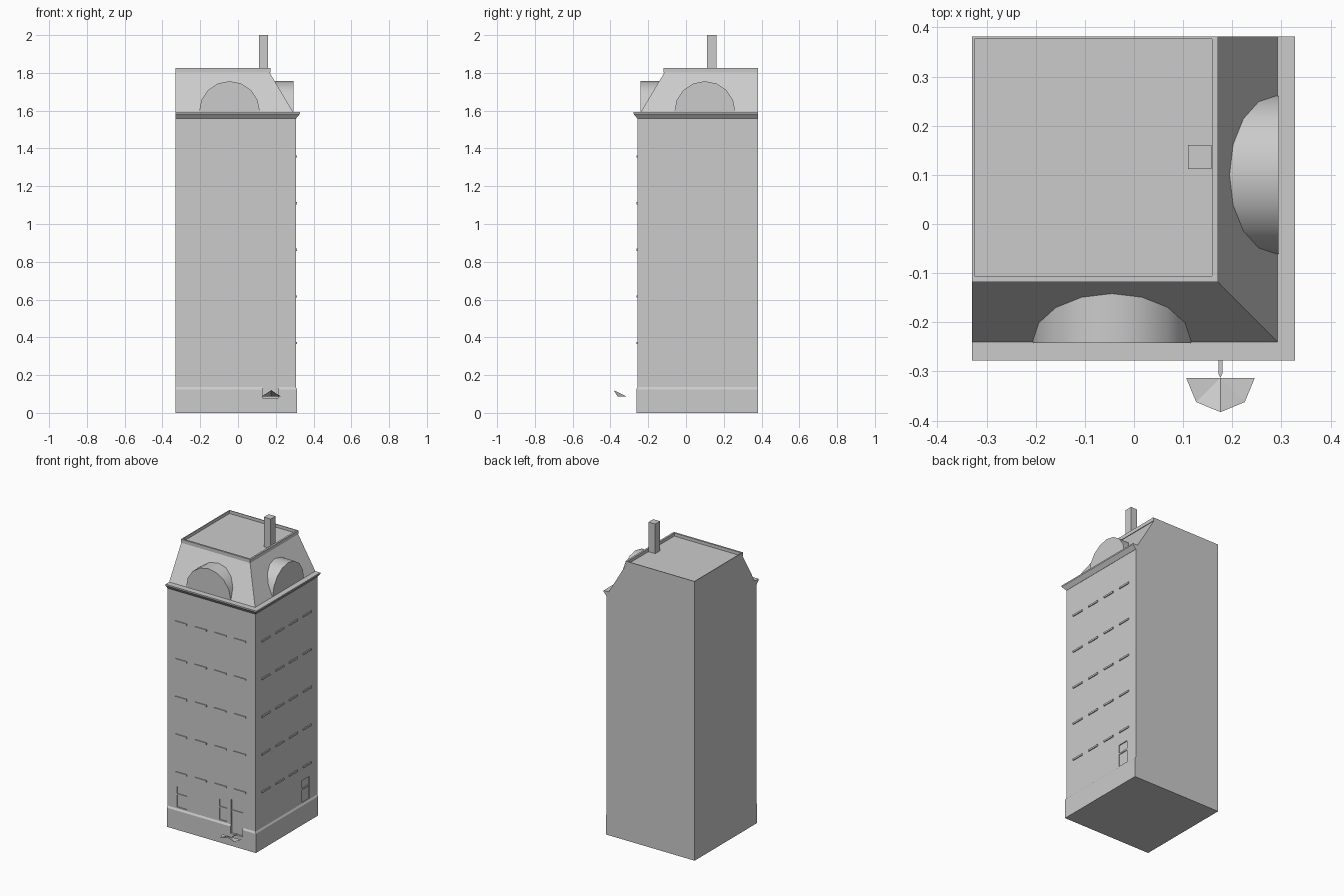
import bpy, bmesh, math

if "Cube" in bpy.data.objects:
    bpy.data.objects.remove(bpy.data.objects["Cube"])

stone = bpy.data.materials.new("light grey stone")
stone.diffuse_color = (0.6, 0.6, 0.6, 1)
stone.use_nodes = True
stone.node_tree.nodes["Principled BSDF"].inputs["Base Color"].default_value = stone.diffuse_color

LEFT, BACK = -0.33, 0.382       # flush party walls
RIGHT, FRONT = 0.306, -0.256    # street walls


def finish(name, bm):
    bmesh.ops.recalc_face_normals(bm, faces=bm.faces[:])
    me = bpy.data.meshes.new(name)
    bm.to_mesh(me)
    bm.free()
    me.materials.append(stone)
    ob = bpy.data.objects.new(name, me)
    bpy.context.collection.objects.link(ob)
    return ob


def loft(name, rings):
    """Stack of rectangles (z, left, right, front, back), capped at both ends."""
    bm = bmesh.new()
    loops = [[bm.verts.new(p) for p in ((l, f, z), (r, f, z), (r, b, z), (l, b, z))]
             for z, l, r, f, b in rings]
    for a, b in zip(loops, loops[1:]):
        for i in range(4):
            j = (i + 1) % 4
            bm.faces.new((a[i], a[j], b[j], b[i]))
    bm.faces.new(loops[0])
    bm.faces.new(loops[-1])
    return finish(name, bm)


def street(z, out):
    """Ring that steps out by a distance on the two street sides only."""
    return (z, LEFT, RIGHT + out, FRONT - out, BACK)


def box(name, x0, x1, y0, y1, z0, z1):
    return loft(name, [(z0, x0, x1, y0, y1), (z1, x0, x1, y0, y1)])


def cut(target, cutters):
    for c in cutters:
        c.hide_render = True
        m = target.modifiers.new("cut", 'BOOLEAN')
        m.operation, m.solver, m.object = 'DIFFERENCE', 'EXACT', c
    dg = bpy.context.evaluated_depsgraph_get()
    me = bpy.data.meshes.new_from_object(target.evaluated_get(dg))
    target.modifiers.clear()
    target.data = me
    for c in cutters:
        bpy.data.objects.remove(c, do_unlink=True)


# Plinth and walls
walls = loft("walls", [street(0, 0.007), street(0.125, 0.007), street(0.136, 0),
                       street(1.562, 0)])

# Shallow street level openings
D = 0.006
cutters = [box("cutter", x0, x1, FRONT - 0.05, FRONT + D, z0, z1)
           for x0, x1, z0, z1 in ((-0.262, -0.19, 0.145, 0.28),
                                  (0.045, 0.10, 0.145, 0.28),
                                  (0.13, 0.215, 0.08, 0.30))]
cutters.append(box("cutter", RIGHT - D, RIGHT + 0.05, 0.225, 0.30, 0.14, 0.285))
cut(walls, cutters)

# Transom bars in the openings
for x0, x1 in ((-0.262, -0.19), (0.045, 0.10), (0.13, 0.215)):
    box("transom", x0, x1, FRONT + 0.001, FRONT + 0.008, 0.222, 0.232)
box("side_transom", RIGHT - 0.008, RIGHT - 0.001, 0.225, 0.30, 0.222, 0.232)

# Window ledges on both street sides
for row in range(5):
    z = 0.37 + 0.2465 * row
    for col in range(4):
        x = -0.23 + 0.1415 * col
        y = -0.152 + 0.1425 * col
        box("front_ledge", x - 0.042, x + 0.042, FRONT - 0.006, FRONT + 0.004, z - 0.005, z + 0.006)
        box("side_ledge", RIGHT - 0.004, RIGHT + 0.006, y - 0.042, y + 0.042, z - 0.005, z + 0.006)

# Cornice
loft("cornice", [street(1.558, 0.001), street(1.564, 0.006), street(1.583, 0.022),
                 street(1.592, 0.022)])

# Mansard roof and parapet with sunken flat roof
loft("mansard_roof", [(1.59, LEFT, 0.293, -0.241, BACK), (1.804, LEFT, 0.166, -0.113, BACK)])
loft("parapet", [(1.803, LEFT, 0.171, -0.118, BACK), (1.826, LEFT, 0.171, -0.118, BACK),
                 (1.826, -0.325, 0.159, -0.106, 0.377), (1.806, -0.325, 0.159, -0.106, 0.377)])

# Chimney
box("chimney", 0.11, 0.158, 0.112, 0.161, 1.80, 2.0)


# Half round dormers
def dormer(name, place, near, far):
    bm = bmesh.new()
    arc = [(0.161 * math.cos(a), 1.595 + 0.161 * math.sin(a))
           for a in (math.pi * i / 8 for i in range(9))]
    ends = [[bm.verts.new(place(u, d, z)) for u, z in arc] for d in (near, far)]
    for i in range(9):
        j = (i + 1) % 9
        bm.faces.new((ends[0][i], ends[0][j], ends[1][j], ends[1][i]))
    for e in ends:
        bm.faces.new(e)
    ob = finish(name, bm)
    bpy.ops.object.select_all(action='DESELECT')
    ob.select_set(True)
    bpy.context.view_layer.objects.active = ob
    bpy.ops.object.shade_smooth_by_angle(angle=math.radians(35))


dormer("front_dormer", lambda u, d, z: (u - 0.045, d, z), -0.242, -0.12)
dormer("side_dormer", lambda u, d, z: (d, u + 0.1, z), 0.294, 0.17)

# Fan canopy at the door: half octagon with raised middle tip, on a flat stem
bm = bmesh.new()
hub = bm.verts.new((0.176, -0.313, 0.086))
rim = []
for i in range(5):
    a = math.pi + math.pi * i / 4
    rim.append(bm.verts.new((0.176 + 0.07 * math.cos(a), -0.313 + 0.07 * math.sin(a),
                             0.12 if i == 2 else 0.088)))
for a, b in zip(rim, rim[1:]):
    bm.faces.new((hub, a, b))
finish("door_canopy", bm)

bm = bmesh.new()
bm.faces.new([bm.verts.new((0.176 + x, y, 0.087)) for x, y in
              ((-0.004, FRONT), (-0.004, -0.305), (0, -0.313), (0.004, -0.305), (0.004, FRONT))])
finish("canopy_stem", bm)
